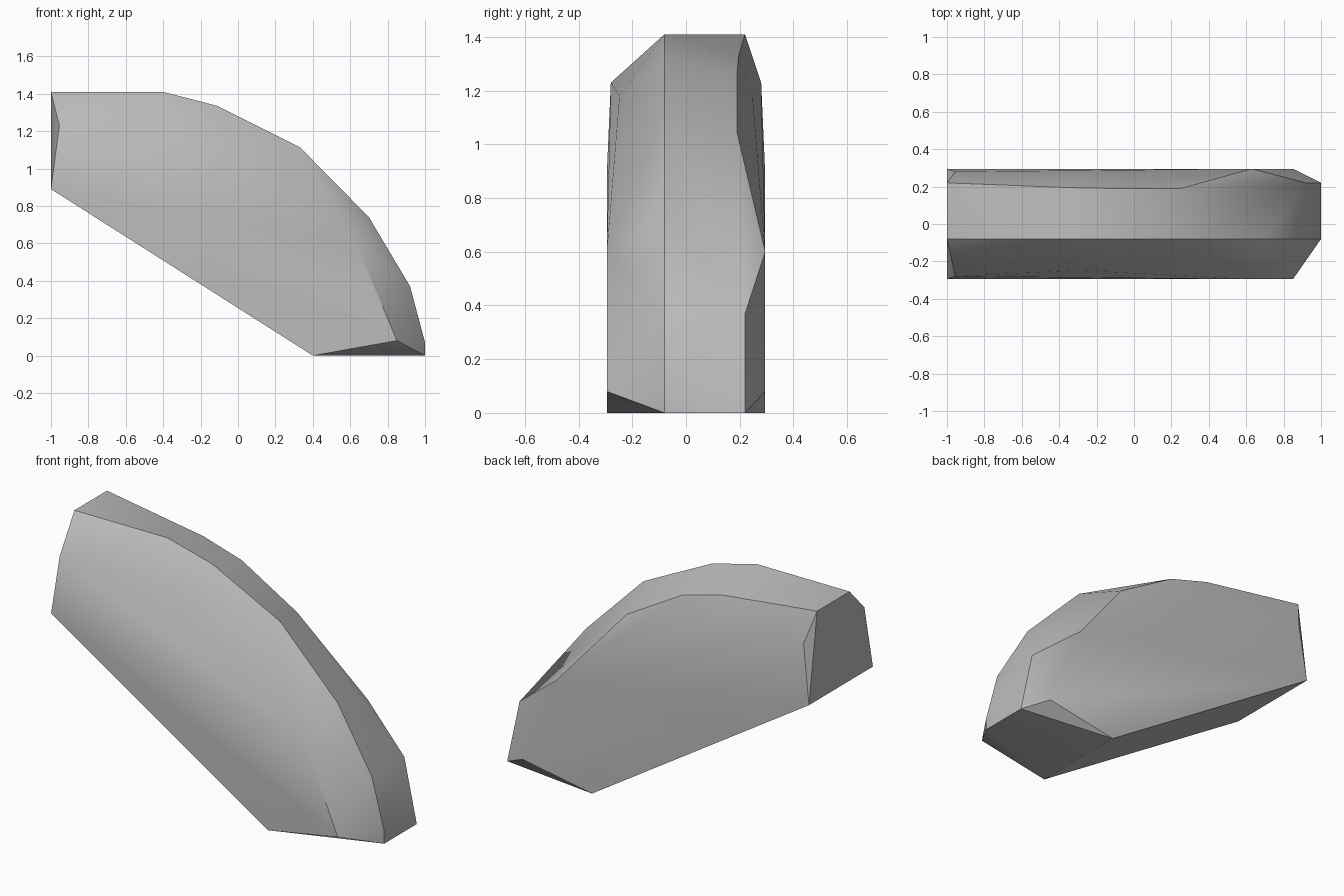
import bpy, bmesh, math

# Remove the default cube
cube = bpy.data.objects.get("Cube")
if cube:
    bpy.data.objects.remove(cube, do_unlink=True)

# Grey material
grey = bpy.data.materials.new("stone_grey")
grey.use_nodes = True
colour = (0.5, 0.5, 0.5, 1)
grey.diffuse_color = colour
grey.node_tree.nodes["Principled BSDF"].inputs["Base Color"].default_value = colour

# Front ridge: curved top profile (x, z) at a constant depth
RIDGE_Y = -0.08
front_ridge = [(-1, 1.41), (-0.4, 1.41), (-0.11, 1.335), (0.33, 1.115),
               (0.7, 0.74), (0.92, 0.37), (1, 0.07), (1, 0)]

# Back ridge: lower and slightly wavy (x, y, z)
back_ridge = [(-1, 0.22, 1.41), (-0.36, 0.195, 1.325), (-0.11, 0.19, 1.255),
              (0.25, 0.19, 1.045), (0.92, 0.22, 0.37), (1, 0.22, 0)]

# Side outline, mirrored to both flanks (x, half depth, z)
flank = [(-1, 0.295, 0.89), (-0.955, 0.28, 1.23), (-0.3, 0.248, 1.18),
         (0.63, 0.295, 0.6), (0.85, 0.295, 0.08), (0.4, 0.295, 0)]

points = [(x, RIDGE_Y, z) for x, z in front_ridge] + back_ridge
points += [(x, side * y, z) for side in (-1, 1) for x, y, z in flank]

# Faceted block skinned over the outlines
bm = bmesh.new()
for p in points:
    bm.verts.new(p)
hull = bmesh.ops.convex_hull(bm, input=bm.verts[:])
spare = {v for v in hull["geom_interior"] + hull["geom_unused"]
         if isinstance(v, bmesh.types.BMVert)}
bmesh.ops.delete(bm, geom=list(spare), context="VERTS")
bmesh.ops.dissolve_limit(bm, angle_limit=math.radians(1),
                         verts=bm.verts[:], edges=bm.edges[:])
bmesh.ops.recalc_face_normals(bm, faces=bm.faces[:])

mesh = bpy.data.meshes.new("curved_block")
bm.to_mesh(mesh)
bm.free()
mesh.materials.append(grey)
block = bpy.data.objects.new("curved_block", mesh)
bpy.context.collection.objects.link(block)

# Soft shading with crisp ridges
bpy.ops.object.select_all(action="DESELECT")
block.select_set(True)
bpy.context.view_layer.objects.active = block
bpy.ops.object.shade_smooth_by_angle(angle=math.radians(30))
